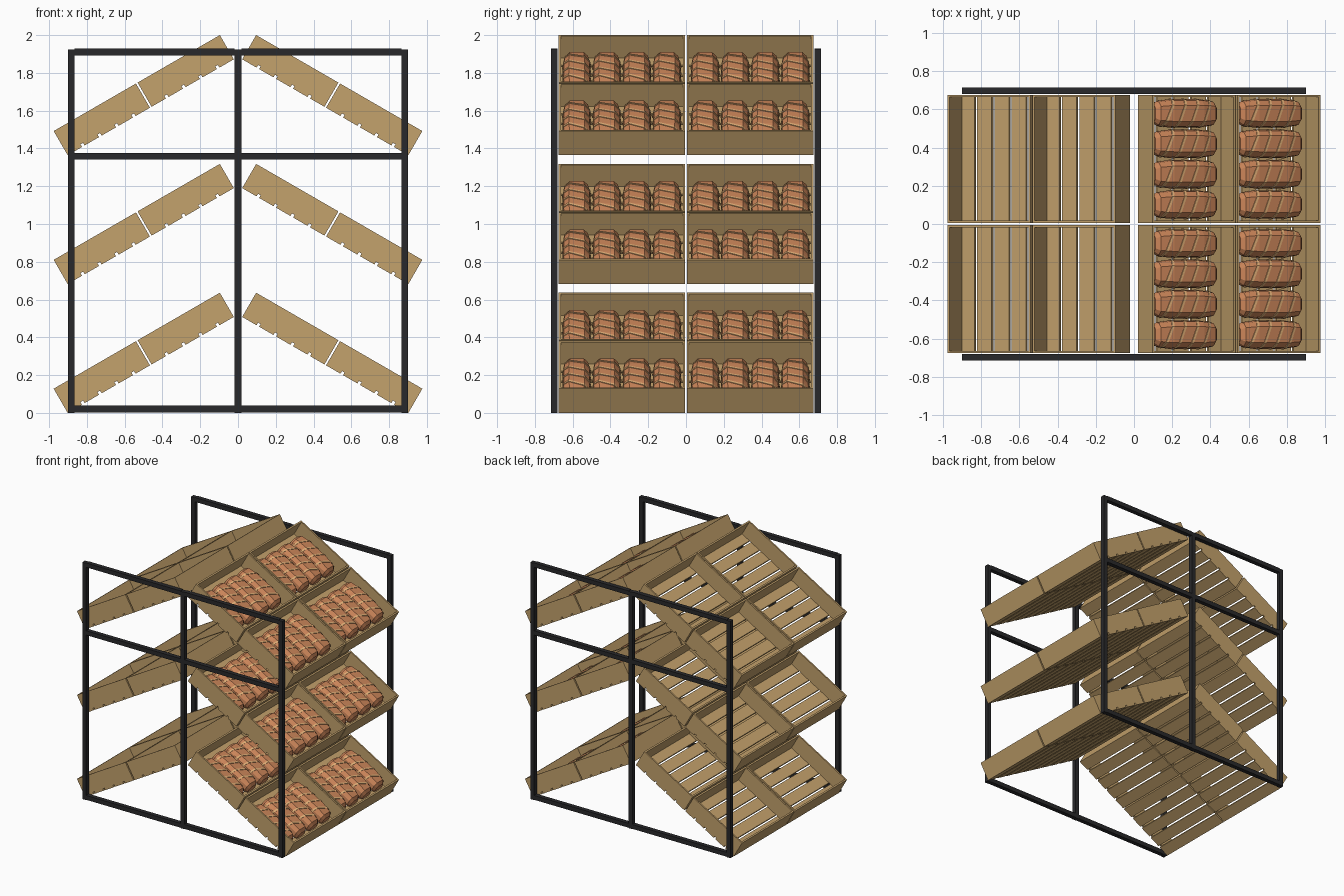
import bpy, bmesh, math
from mathutils import Matrix, Vector

if "Cube" in bpy.data.objects:
    bpy.data.objects.remove(bpy.data.objects["Cube"])


def material(name, rgb):
    m = bpy.data.materials.new(name)
    m.diffuse_color = (*rgb, 1)
    m.use_nodes = True
    m.node_tree.nodes["Principled BSDF"].inputs["Base Color"].default_value = m.diffuse_color
    return m


BLACK = material("black_metal", (0.022, 0.022, 0.024))
WOOD = material("tan_wood", (0.55, 0.36, 0.15))
CRUST = material("bread_crust", (0.60, 0.235, 0.10))
SLASH = material("pale_slash", (0.74, 0.42, 0.18))


def box(bm, x0, x1, y0, y1, z0, z1):
    m = Matrix.Translation(((x0 + x1) / 2, (y0 + y1) / 2, (z0 + z1) / 2))
    m = m @ Matrix.Diagonal((x1 - x0, y1 - y0, z1 - z0, 1))
    bmesh.ops.create_cube(bm, size=1, matrix=m)


def to_mesh(bm, name, *mats):
    bmesh.ops.recalc_face_normals(bm, faces=bm.faces)
    me = bpy.data.meshes.new(name)
    bm.to_mesh(me)
    bm.free()
    for m in mats:
        me.materials.append(m)
    return me


def place(me, name, matrix=Matrix()):
    ob = bpy.data.objects.new(name, me)
    bpy.context.collection.objects.link(ob)
    ob.matrix_world = matrix
    return ob


# Front and back metal frames
T = 0.035
for name, y in (("front_frame", -0.715), ("back_frame", 0.68)):
    bm = bmesh.new()
    for x in (-0.9, -T / 2, 0.9 - T):
        box(bm, x, x + T, y, y + T, 0, 1.925)
    for z in (0.003, 1.342, 1.893):
        for x0, x1 in ((-0.9 + T, -T / 2), (T / 2, 0.9 - T)):
            box(bm, x0, x1, y, y + T, z, z + T)
    place(to_mesh(bm, name, BLACK), name)

# Crate: local x runs down the slope, z is up from its slatted floor
L, W, H, TH, FLOOR = 0.503, 0.67, 0.148, 0.012, 0.016


def crate_mesh(name, mirrored):
    bm = bmesh.new()
    gap = 0.016
    slat = (L - 4 * gap) / 5
    for i in range(5):
        x = i * (slat + gap)
        box(bm, x, x + slat, -W / 2, W / 2, 0, FLOOR)
    for s in (-1, 1):
        a, b = sorted((s * W / 2, s * (W / 2 - TH)))
        box(bm, 0, L, a, b, FLOOR, H)
    for x in (0, L - TH):
        box(bm, x, x + TH, -W / 2 + TH, W / 2 - TH, FLOOR, H)
    if mirrored:
        bmesh.ops.scale(bm, vec=(-1, 1, 1), verts=bm.verts)
    return to_mesh(bm, name, WOOD)


# Loaf: faceted arch section lofted along x, with slanted slashes over the top
HALF = [(0.062, 0), (0.074, 0.028), (0.068, 0.062), (0.042, 0.088)]
ARCH = HALF + [(-y, z) for y, z in reversed(HALF)]
STATIONS = [(-0.185, 0.62), (-0.165, 0.87), (-0.09, 1), (0.09, 1), (0.165, 0.87), (0.185, 0.62)]


def loft(bm, rings, mat):
    rings = [[bm.verts.new(p) for p in r] for r in rings]
    n = len(rings[0])
    faces = [bm.faces.new((rings[0])), bm.faces.new(rings[-1][::-1])]
    for a, b in zip(rings, rings[1:]):
        for i in range(n):
            j = (i + 1) % n
            faces.append(bm.faces.new((a[i], a[j], b[j], b[i])))
    for f in faces:
        f.material_index = mat


def section_scale(x):
    for (a, sa), (b, sb) in zip(STATIONS, STATIONS[1:]):
        if a <= x <= b:
            return sa + (sb - sa) * (x - a) / (b - a)
    return STATIONS[0][1]


def loaf_mesh():
    bm = bmesh.new()
    loft(bm, [[(x, y * s, z * s) for y, z in ARCH] for x, s in STATIONS], 0)
    top = ARCH[1:-1]
    for x0 in (-0.115, -0.04, 0.035, 0.11):
        rings = []
        for dx in (-0.007, 0.007):
            ring = []
            for k, pts in ((1.0, top), (0.93, top[::-1])):
                for y, z in pts:
                    x = x0 + dx + y * 0.4
                    s = section_scale(x) * k
                    lift = 0.004 if k == 1.0 else 0
                    out = Vector((y, z)).normalized() * lift
                    ring.append((x, y * s + out.x, z * s + out.y))
            rings.append(ring)
        loft(bm, rings, 1)
    return to_mesh(bm, "loaf", CRUST, SLASH)


CRATES = {1: crate_mesh("right_crate", False), -1: crate_mesh("left_crate", True)}
LOAF = loaf_mesh()
TILT = math.radians(30)

# Three tiers of tilted crates on both sides; loaves on the right side only
for tier in range(3):
    for side in (1, -1):
        slope = Matrix.Translation((side * 0.022, 0, 0.508 + 0.682 * tier)) \
            @ Matrix.Rotation(side * TILT, 4, 'Y')
        for row in range(2):
            for y in (-0.34, 0.34):
                m = slope @ Matrix.Translation((side * row * (L + 0.01), y, 0))
                place(CRATES[side], "right_crate" if side > 0 else "left_crate", m)
                if side > 0:
                    for k in range(4):
                        p = (0.25, (k - 1.5) * 0.159, FLOOR)
                        place(LOAF, "bread_loaf", m @ Matrix.Translation(p))
